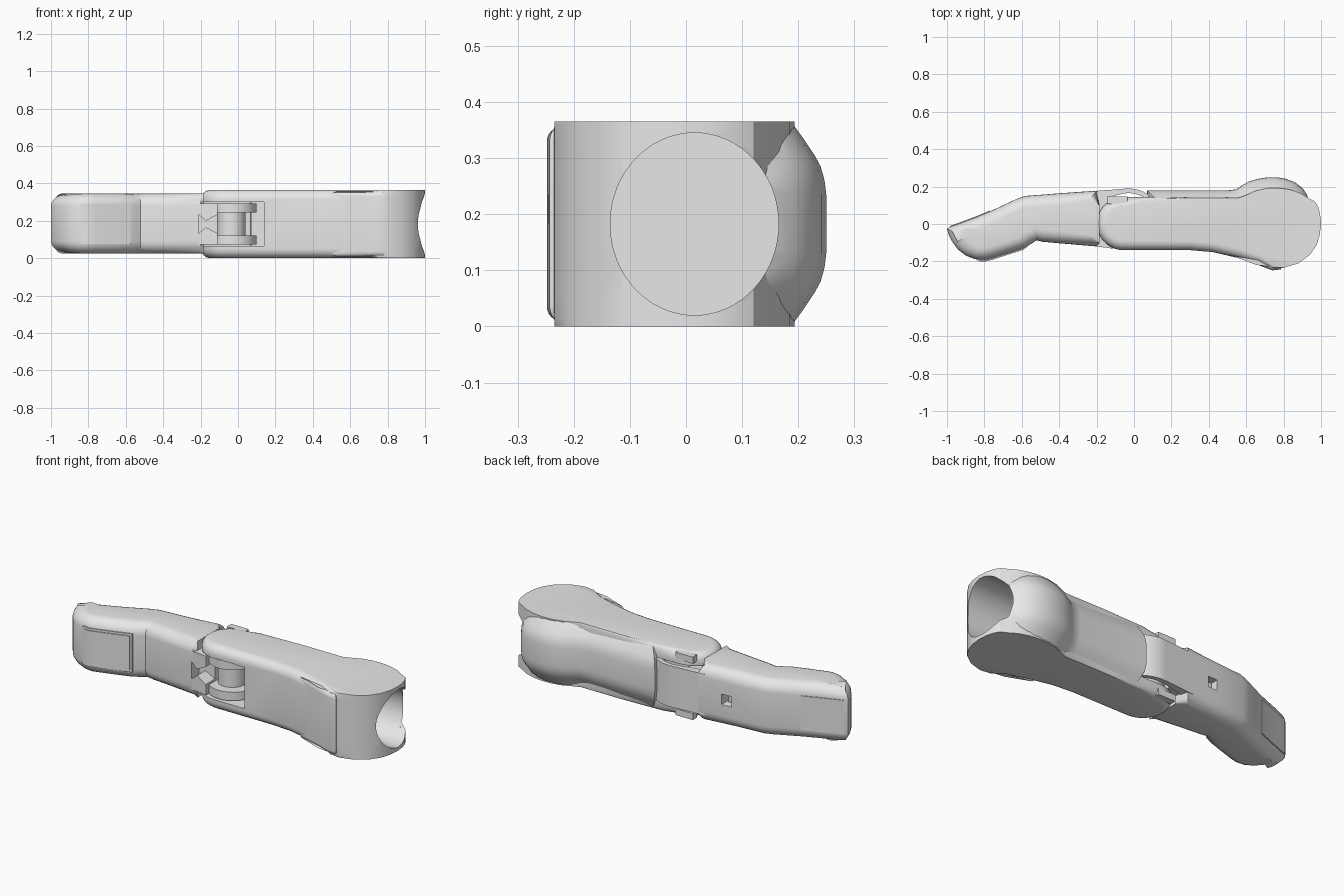
import bpy, bmesh, math
from mathutils import Vector

if "Cube" in bpy.data.objects:
    bpy.data.objects.remove(bpy.data.objects["Cube"])

grey = bpy.data.materials.new("light grey")
grey.diffuse_color = (0.8, 0.8, 0.8, 1)
grey.use_nodes = True
grey.node_tree.nodes["Principled BSDF"].inputs["Base Color"].default_value = grey.diffuse_color
MID = 0.1825  # mid height of the finger


def fillet(z0, z1, r, n=6):
    """Layers (height, inset) of a slab with rounded rims."""
    arc = [k * math.pi / 2 / n for k in range(n + 1)]
    low = [(z0 + r * (1 - math.cos(a)), r * (1 - math.sin(a))) for a in arc]
    return low + [(z0 + z1 - z, d) for z, d in reversed(low)]


def flat(z0, z1):
    return [(z0, 0), (z1, 0)]


def arc(cx, cy, r, a0, a1, n=14):
    """Points on an arc, angles in degrees."""
    out = []
    for k in range(n + 1):
        a = math.radians(a0 + (a1 - a0) * k / n)
        out.append((cx + r * math.cos(a), cy + r * math.sin(a)))
    return out


def slab(name, pts, layers):
    """Stack an outline (x, y, optional inset weight) through the layers."""
    pts = [(p[0], p[1], p[2] if len(p) > 2 else 1) for p in pts]
    n = len(pts)
    area = sum(pts[i - 1][0] * pts[i][1] - pts[i][0] * pts[i - 1][1] for i in range(n))
    if area < 0:
        pts.reverse()
    P = [Vector(p[:2]) for p in pts]
    inward = []
    for i in range(n):
        a, b = (P[i] - P[i - 1]).normalized(), (P[(i + 1) % n] - P[i]).normalized()
        d = a + b
        inward.append(Vector((-d.y, d.x)).normalized())
    bm = bmesh.new()
    rings = []
    for z, d in layers:
        ring = []
        for i in range(n):
            q = P[i] + inward[i] * d * pts[i][2]
            ring.append(bm.verts.new((q.x, q.y, z)))
        rings.append(ring)
    for lo, hi in zip(rings, rings[1:]):
        for i in range(n):
            j = (i + 1) % n
            bm.faces.new((lo[i], lo[j], hi[j], hi[i]))
    bm.faces.new(rings[0][::-1])
    bm.faces.new(rings[-1])
    me = bpy.data.meshes.new(name)
    bm.to_mesh(me)
    bm.free()
    ob = bpy.data.objects.new(name, me)
    bpy.context.collection.objects.link(ob)
    me.materials.append(grey)
    return ob


def box(name, x0, x1, y0, y1, z0, z1):
    return slab(name, [(x0, y0), (x1, y0), (x1, y1), (x0, y1)], flat(z0, z1))


def cut(ob, cutter):
    cutter.hide_render = True
    m = ob.modifiers.new("cut", 'BOOLEAN')
    m.operation, m.solver, m.object = 'DIFFERENCE', 'EXACT', cutter
    bpy.context.view_layer.objects.active = ob
    bpy.ops.object.modifier_apply(modifier="cut")


# --- base segment: rounded fork on the left, squared socket end on the right
outline = arc(-0.055, 0.0025, 0.1425, 90, 270, 20)
outline += [(0.3, -0.14), (0.42, -0.15), (0.55, -0.18), (0.66, -0.215),
            (0.74, -0.24, 0.3), (0.8, -0.234, 0), (0.88, -0.21, 0), (0.94, -0.165, 0),
            (0.975, -0.115, 0), (0.993, -0.06, 0), (1.0, 0, 0), (0.995, 0.05, 0),
            (0.985, 0.09, 0), (0.968, 0.12, 0), (0.93, 0.14, 0), (0.89, 0.165, 0),
            (0.83, 0.185, 0), (0.77, 0.193, 0), (0.71, 0.191, 0), (0.65, 0.177, 0),
            (0.6, 0.155, 0), (0.56, 0.145, 0.1), (0.3, 0.145, 0.1), (0.05, 0.145, 0.3)]
base_segment = slab("base_segment", outline, fillet(0, 0.365, 0.05))

# --- raised back of the base segment with the chamfered knuckle bulge
back = [(0.07, 0.05, 0), (0.07, 0.18), (0.5, 0.18), (0.545, 0.185), (0.575, 0.205),
        (0.61, 0.225), (0.66, 0.241), (0.71, 0.249), (0.76, 0.25), (0.81, 0.242),
        (0.86, 0.223), (0.9, 0.193), (0.93, 0.15), (0.945, 0.1, 0), (0.9, 0.05, 0)]
rim = [(0.004, 0.06), (0.03, 0.041), (0.06, 0.021), (0.08, 0.01), (0.105, 0.003), (0.13, 0)]
base_back = slab("base_back", back, rim + [(0.365 - z, d) for z, d in reversed(rim)])

# --- oval socket and fork slot
bpy.ops.mesh.primitive_cylinder_add(vertices=64, radius=1, depth=1,
                                    location=(0.92, 0.015, MID),
                                    rotation=(0, math.pi / 2, 0))
bore = bpy.context.object
bore.name = "bore_cutter"
bore.scale = (0.1625, 0.15, 0.6)
slot = box("slot_cutter", -0.4, 0.14, -0.3, 0.3, 0.065, 0.30)
bpy.context.view_layer.update()
cut(base_segment, bore)
cut(base_back, bore)
cut(base_segment, slot)

# --- grip pad on the front of the base segment
slab("base_pad", [(0.5, -0.162), (0.66, -0.218), (0.74, -0.248), (0.785, -0.243),
                  (0.785, -0.215), (0.66, -0.195)], fillet(0.01, 0.355, 0.025))

# --- small stop tabs on both fork arms
for side, z in (("lower", 0.0), ("upper", 0.32)):
    box("stop_tab_" + side, -0.145, -0.035, 0.108, 0.146, z + 0.004, z + 0.041)

# --- fingertip segment
tip = [(-0.2, 0.178), (-0.4, 0.164), (-0.58, 0.15), (-0.63, 0.133), (-0.7, 0.1),
       (-0.77, 0.067), (-0.85, 0.034), (-0.93, 0.004), (-0.985, -0.015, 1.4),
       (-1.0, -0.026, 1.6), (-0.99, -0.06, 1.6), (-0.97, -0.098, 1.6),
       (-0.94, -0.138, 1.4), (-0.9, -0.168, 1.2), (-0.85, -0.188), (-0.8, -0.193),
       (-0.76, -0.183), (-0.66, -0.152), (-0.58, -0.125), (-0.545, -0.103),
       (-0.52, -0.087), (-0.49, -0.095), (-0.4, -0.103), (-0.2, -0.12),
       (-0.185, -0.1, 0), (-0.185, 0.1, 0)]
tip_segment = slab("tip_segment", tip, fillet(0.025, 0.345, 0.065))

# --- neck joining the fingertip to the hinge
neck = slab("tip_neck", [(-0.3, -0.1), (-0.2, -0.12), (-0.11, -0.132), (-0.11, 0.17),
                         (-0.3, 0.15)], flat(0.072, 0.293))

# --- bow-tie recess at the front and square hole at the back
notch = slab("notch_cutter", [(0, 0), (1, 0), (1, 1)], flat(0, 1))
me = notch.data
me.clear_geometry()
bm = bmesh.new()
shape = [(-0.21, 0.05), (-0.17, 0.018), (-0.1, 0.055)]
loop = [(x, -s) for x, s in shape] + [(x, s) for x, s in reversed(shape)]
a = [bm.verts.new((x, -0.3, MID + z)) for x, z in loop]
b = [bm.verts.new((x, -0.05, MID + z)) for x, z in loop]
for i in range(6):
    j = (i + 1) % 6
    bm.faces.new((a[i], a[j], b[j], b[i]))
bm.faces.new(a[::-1])
bm.faces.new(b)
bmesh.ops.recalc_face_normals(bm, faces=bm.faces)
bm.to_mesh(me)
bm.free()
cut(neck, notch)
cut(tip_segment, notch)
hole = box("hole_cutter", -0.40, -0.34, 0.1, 0.3, 0.153, 0.212)
cut(tip_segment, hole)
box("hole_pin", -0.385, -0.365, 0.09, 0.14, 0.165, 0.2)

# --- hinge lugs, barrel and the curved cover over the back of the joint
for side, z0, z1 in (("lower", 0.072, 0.12), ("upper", 0.245, 0.293)):
    slab("hinge_lug_" + side, arc(-0.03, 0, 0.13, 0, 360, 40)[:-1], flat(z0, z1))
slab("hinge_barrel", arc(-0.035, 0, 0.075, 0, 360, 32)[:-1], flat(0.1, 0.265))
cover = [(-0.24, 0.174), (-0.12, 0.183)] + arc(-0.03, 0.0, 0.19, 96, 54, 8)
cover += arc(-0.03, 0.0, 0.165, 54, 96, 8) + [(-0.24, 0.12)]
slab("joint_cover", cover, flat(0.066, 0.299))

# --- stepped touch pad on the front of the fingertip
for k, (d, m) in enumerate(((0.004, 0), (0.009, 0.012))):
    slab("touch_pad_%d" % k, [(-0.84 + m, -0.19 - d), (-0.8, -0.193 - d), (-0.76, -0.183 - d),
                              (-0.575 - m, -0.124 - d - m * 0.3), (-0.575 - m, -0.1),
                              (-0.76, -0.16), (-0.84 + m, -0.17)], flat(0.075 + m, 0.293 - m))

# --- nail plate on the back of the fingertip
slab("nail", [(-0.985, -0.011), (-0.93, 0.009), (-0.85, 0.039), (-0.77, 0.072),
              (-0.765, 0.05), (-0.85, 0.015), (-0.975, -0.03)], flat(0.085, 0.28))

# --- remove cutters, shade
for ob in (bore, slot, notch, hole):
    bpy.data.objects.remove(ob, do_unlink=True)
bpy.ops.object.select_all(action='DESELECT')
for ob in bpy.data.objects:
    ob.data.materials.clear()
    ob.data.materials.append(grey)
    ob.select_set(True)
    bpy.context.view_layer.objects.active = ob
bpy.ops.object.shade_smooth_by_angle(angle=math.radians(32))
